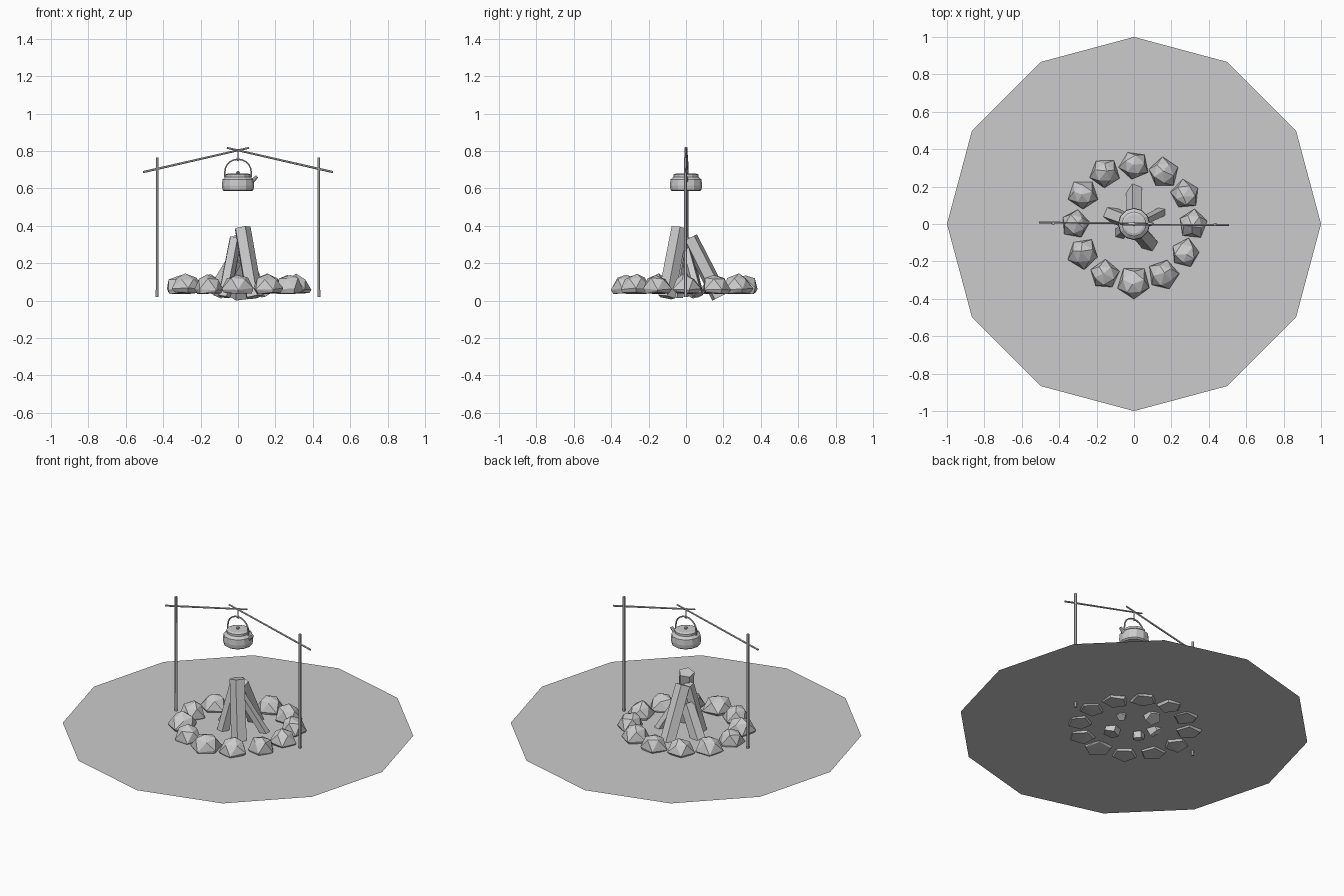
import bpy, bmesh, math, random
from mathutils import Vector, Matrix

if "Cube" in bpy.data.objects:
    bpy.data.objects.remove(bpy.data.objects["Cube"])

random.seed(7)
TAU = 2 * math.pi


def finish(name, bm):
    bmesh.ops.recalc_face_normals(bm, faces=bm.faces[:])
    mesh = bpy.data.meshes.new(name)
    bm.to_mesh(mesh)
    bm.free()
    obj = bpy.data.objects.new(name, mesh)
    bpy.context.collection.objects.link(obj)
    return obj


def rod(name, a, b, r1, r2, sides, roll=0.0):
    """Flat-ended prism running from point a to point b."""
    a, b = Vector(a), Vector(b)
    d = b - a
    m = (Matrix.Translation((a + b) / 2) @ d.to_track_quat('Z', 'Y').to_matrix().to_4x4()
         @ Matrix.Rotation(roll, 4, 'Z'))
    bm = bmesh.new()
    bmesh.ops.create_cone(bm, cap_ends=True, segments=sides, radius1=r1,
                          radius2=r2, depth=d.length, matrix=m)
    return finish(name, bm)


def lathe(name, profile, sides):
    """Revolve an (r, z) profile around the z axis and cap both ends."""
    bm = bmesh.new()
    rings = [[bm.verts.new((r * math.cos(TAU * i / sides), r * math.sin(TAU * i / sides), z))
              for i in range(sides)] for r, z in profile]
    for lo, hi in zip(rings, rings[1:]):
        for i in range(sides):
            j = (i + 1) % sides
            bm.faces.new((lo[i], lo[j], hi[j], hi[i]))
    bm.faces.new(rings[0])
    bm.faces.new(rings[-1])
    return finish(name, bm)


def wire(name, points, radius):
    """Thin bent wire through a list of points, as a mesh."""
    cu = bpy.data.curves.new(name, 'CURVE')
    cu.dimensions = '3D'
    cu.bevel_depth = radius
    cu.bevel_resolution = 1
    cu.use_fill_caps = True
    sp = cu.splines.new('POLY')
    sp.points.add(len(points) - 1)
    for p, co in zip(sp.points, points):
        p.co = (*co, 1)
    sp.use_smooth = False
    obj = bpy.data.objects.new(name, cu)
    bpy.context.collection.objects.link(obj)
    return obj


def stone(name, x, y, size):
    """Faceted pentagonal dome with a jittered outline."""
    bm = bmesh.new()
    spin = random.uniform(0, TAU)
    # (ring radius, height, twist)
    for r, z, twist in ((0.82, 0.040, 0), (1.0, 0.062, 0), (0.66, 0.118, 0.5)):
        for i in range(5):
            ang = spin + TAU * (i + twist) / 5
            rr = size * r * random.uniform(0.93, 1.07)
            bm.verts.new((x + rr * math.cos(ang), y + rr * math.sin(ang),
                          z + random.uniform(-0.006, 0.006)))
    bm.verts.new((x + random.uniform(-0.015, 0.015), y + random.uniform(-0.015, 0.015),
                  random.uniform(0.134, 0.146)))
    res = bmesh.ops.convex_hull(bm, input=bm.verts[:])
    loose = [v for v in bm.verts if not v.link_faces]
    bmesh.ops.delete(bm, geom=loose, context='VERTS')
    return finish(name, bm)


# Ground: a single flat twelve-sided sheet
bm = bmesh.new()
bm.faces.new([bm.verts.new((math.sin(TAU * i / 12), math.cos(TAU * i / 12), 0.05))
              for i in range(11, -1, -1)])
finish("ground_disc", bm)

# Ring of stones, clockwise from the back
sizes = (0.08, 0.083, 0.08, 0.08, 0.08, 0.083, 0.091, 0.08, 0.083, 0.08, 0.08, 0.08)
for i, s in enumerate(sizes):
    a = TAU * i / 12
    stone(f"stone_{i + 1}", 0.315 * math.sin(a), 0.315 * math.cos(a), s)

# Leaning firewood: base, top, radius, roll
logs = [
    ((0.005, 0.18, 0.02), (0.005, 0.02, 0.335), 0.047, 0.3),
    ((0.085, -0.105, 0.018), (0.022, -0.035, 0.388), 0.048, 0.9),
    ((0.15, 0.065, 0.03), (0.02, 0.0, 0.27), 0.028, 0.2),
    ((-0.125, 0.052, 0.035), (-0.015, 0.01, 0.22), 0.045, 0.6),
    ((-0.075, -0.05, 0.02), (-0.015, 0.0, 0.335), 0.036, 0.0),
]
for i, (a, b, r, roll) in enumerate(logs):
    rod(f"log_{i + 1}", a, b, r, r * 0.95, 5, roll)

# Posts and the two crossing sticks
for side, s, y in (("left", -1, 0.008), ("right", 1, -0.006)):
    rod(f"{side}_post", (0.432 * s, y * 0.5, 0.02), (0.432 * s, y * 0.5, 0.765), 0.009, 0.008, 6)
    rod(f"{side}_stick", (0.508 * s, y, 0.687), (-0.06 * s, y * 0.4, 0.817), 0.006, 0.005, 6)

# Kettle body, lid, knob and spout
lathe("kettle_body", [(0.074, 0.585), (0.083, 0.592), (0.086, 0.615), (0.083, 0.648),
                      (0.066, 0.662)], 12)
lathe("kettle_lid", [(0.066, 0.661), (0.066, 0.675), (0.052, 0.68)], 12)
lathe("lid_knob", [(0.006, 0.679), (0.01, 0.686), (0.006, 0.692)], 8)
rod("kettle_spout", (0.065, 0, 0.63), (0.103, 0, 0.664), 0.014, 0.008, 8)

# Arched handle and hanging hook
arch = [(0.062, 0, 0.65), (0.072, 0, 0.665)]
arch += [(0.07 * math.cos(a), 0, 0.69 + 0.066 * math.sin(a))
         for a in (math.pi * k / 10 for k in range(11))]
arch += [(-0.072, 0, 0.665), (-0.062, 0, 0.65)]
wire("kettle_handle", arch, 0.0045)
hook = [(0, 0, 0.81), (0, 0, 0.765), (0.006, 0, 0.755), (0.002, 0, 0.747), (-0.006, 0, 0.75)]
wire("hanging_hook", hook, 0.0035)
